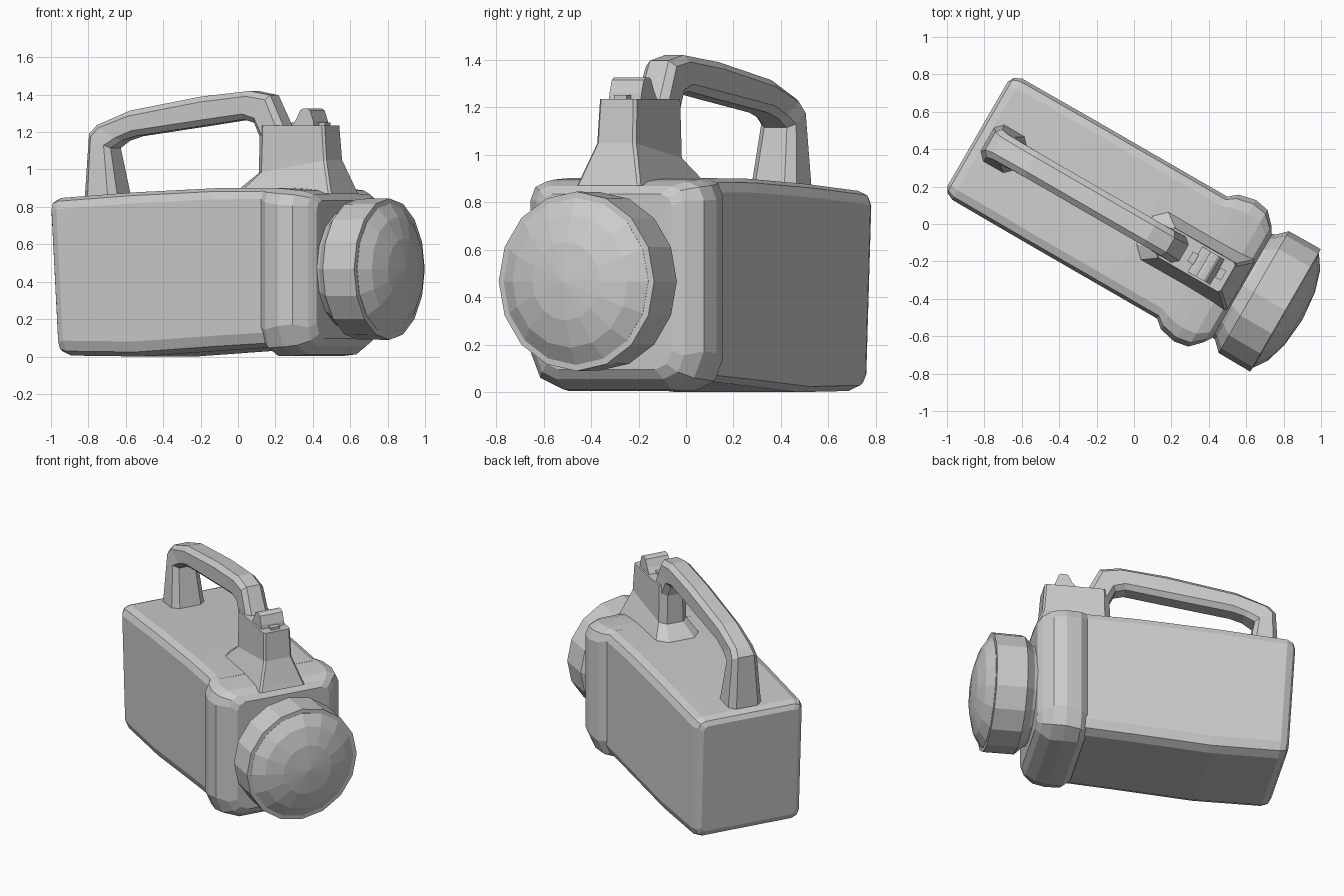
import bpy, bmesh
from math import sin, cos, pi, radians

if "Cube" in bpy.data.objects:
    bpy.data.objects.remove(bpy.data.objects["Cube"])

TURN = radians(-30)  # the whole torch is turned about z; parts are built along local x


def loft(name, rings):
    """Skin a list of equal-length point rings and cap both ends."""
    bm = bmesh.new()
    vs = [[bm.verts.new(p) for p in r] for r in rings]
    n = len(vs[0])
    for a, b in zip(vs, vs[1:]):
        for i in range(n):
            j = (i + 1) % n
            bm.faces.new((a[i], a[j], b[j], b[i]))
    bm.faces.new(vs[0])
    bm.faces.new(vs[-1])
    bmesh.ops.recalc_face_normals(bm, faces=bm.faces)
    me = bpy.data.meshes.new(name)
    bm.to_mesh(me)
    bm.free()
    ob = bpy.data.objects.new(name, me)
    ob.rotation_euler.z = TURN
    bpy.context.collection.objects.link(ob)
    return ob


def section(u, hw, zb, zt, ct, cb, shear=0):
    """Rounded rectangle across the body; shear leans the lower part forward."""
    half = [(hw - cb, zb), (hw - .3 * cb, zb + .3 * cb), (hw, zb + cb),
            (hw, zt - ct), (hw - .3 * ct, zt - .3 * ct), (hw - ct, zt)]
    pts = half + [(-v, z) for v, z in reversed(half)]
    return [(u + shear * (1 - z / .85), v, z) for v, z in pts]


def bar(outer, inner, hw, c=.03):
    """Chamfered handle section between an outer and an inner profile point."""
    (a, b), (d, e) = outer, inner
    length = ((a - d) ** 2 + (b - e) ** 2) ** .5
    f = c / length
    ring = [(0, hw - c), (f, hw), (1 - f, hw), (1, hw - c),
            (1, c - hw), (1 - f, -hw), (f, -hw), (0, c - hw)]
    return [(a + (d - a) * t, v, b + (e - b) * t) for t, v in ring]


def plan(u0, u1, hw, zr, zf, c):
    """Chamfered rectangle in plan, rear height zr and front height zf."""
    pts = [(u0, c - hw), (u0 + c, -hw), (u1 - .012, -hw), (u1, .012 - hw),
           (u1, hw - .012), (u1 - .012, hw), (u0 + c, hw), (u0, hw - c)]
    return [(u, v, zr + (zf - zr) * (u - u0) / (u1 - u0)) for u, v in pts]


def disc(u, r, n=16):
    return [(u, .005 + r * sin(2 * pi * i / n), .467 + r * cos(2 * pi * i / n)) for i in range(n)]


def prism(name, profile, hw):
    return loft(name, [[(u, s * hw, z) for u, z in profile] for s in (-1, 1)])


# battery body
loft("battery_body", [
    section(-.968, .325, .06, .80, .03, .03, .05),
    section(-.950, .355, .025, .83, .045, .05, .05),
    section(-.910, .374, .005, .848, .06, .08, .05),
    section(-.450, .376, .0, .878, .06, .08, .02),
    section(.05, .376, .03, .900, .06, .08),
    section(.42, .376, .05, .902, .06, .08)])

# wider front housing
loft("front_housing", [
    section(.360, .376, .035, .902, .06, .12),
    section(.405, .415, .004, .902, .08, .14),
    section(.500, .437, .004, .896, .085, .16),
    section(.580, .422, .012, .888, .08, .16),
    section(.640, .360, .055, .868, .06, .10),
    section(.668, .315, .095, .835, .05, .08)])

# lamp head with domed lens
loft("lamp_head", [disc(.64, .31), disc(.685, .325), disc(.737, .376),
                   disc(.932, .378), disc(.934, .345), disc(.90, .335)])
loft("lens", [disc(.90, .34), disc(.936, .352), disc(.985, .28), disc(1.02, .165), disc(1.036, .004)])

# carrying handle
loft("handle", [
    bar((-.905, .82), (-.695, .82), .115, .04),
    bar((-.888, 1.19), (-.755, 1.115), .085),
    bar((-.845, 1.237), (-.69, 1.155), .077),
    bar((-.64, 1.315), (-.61, 1.178), .075),
    bar((-.20, 1.39), (-.18, 1.235), .075),
    bar((.10, 1.42), (.06, 1.268), .075),
    bar((.225, 1.397), (.125, 1.25), .075),
    bar((.32, 1.21), (.165, 1.17), .08)])

# tower carrying the switch
loft("switch_tower", [
    plan(.05, .66, .155, .88, .87, .06),
    plan(.07, .648, .145, .905, .90, .06),
    plan(.16, .595, .095, .98, 1.05, .04),
    plan(.165, .58, .09, 1.235, 1.235, .04)])

# rocker switch and small lock tabs
prism("rocker_switch", [(.37, 1.225), (.405, 1.27), (.43, 1.318), (.445, 1.325), (.475, 1.325),
                        (.49, 1.315), (.51, 1.26), (.515, 1.225)], .078)
for name, u in (("rear_tab", .365), ("front_tab", .535)):
    prism(name, [(u - .018, 1.22), (u - .018, 1.252), (u + .018, 1.252), (u + .018, 1.22)], .03)
